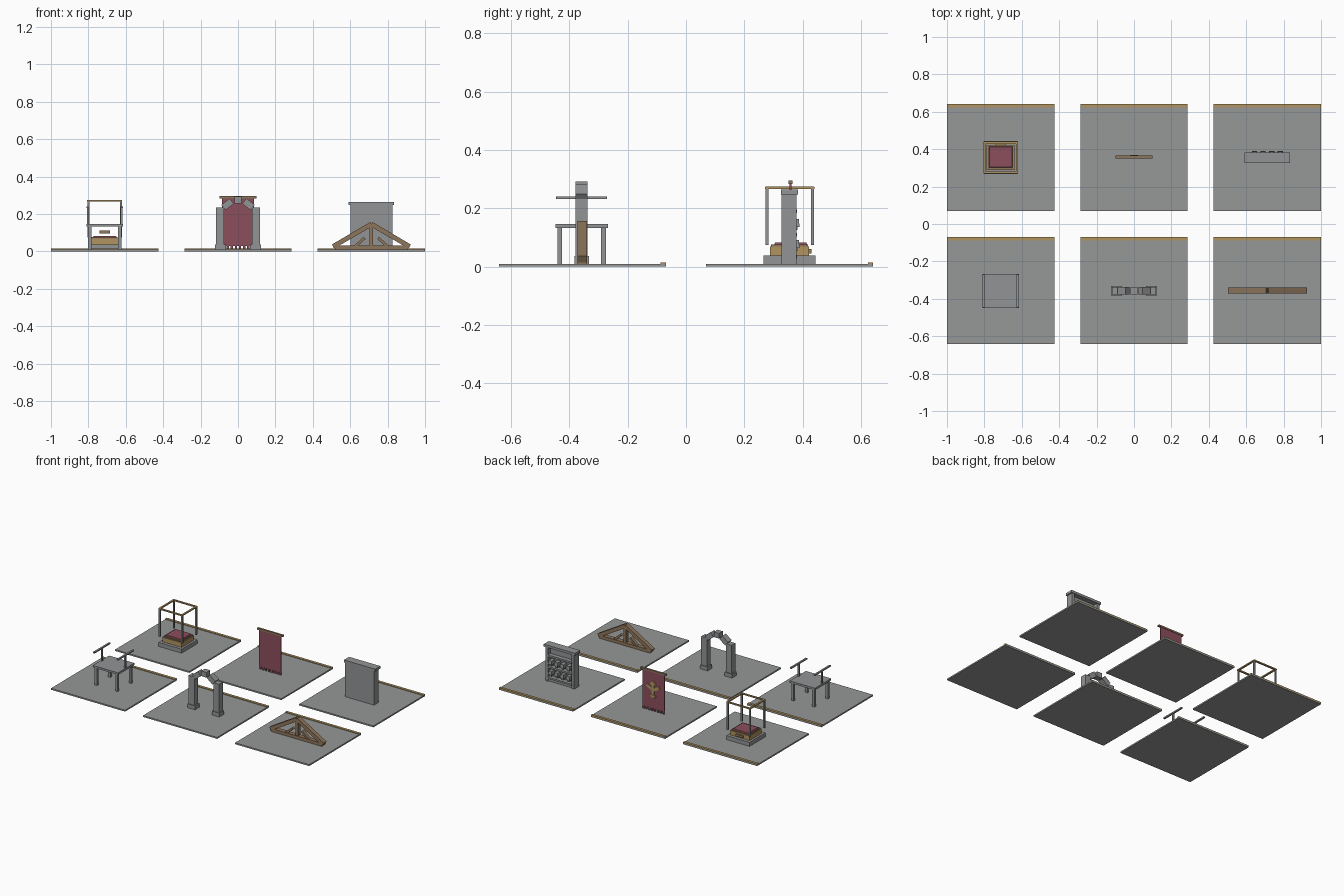
import bpy, math
from mathutils import Matrix, Vector

if "Cube" in bpy.data.objects:
    bpy.data.objects.remove(bpy.data.objects["Cube"])


def mat(name, rgb):
    m = bpy.data.materials.new(name)
    m.diffuse_color = (*rgb, 1)
    m.use_nodes = True
    m.node_tree.nodes["Principled BSDF"].inputs["Base Color"].default_value = m.diffuse_color
    return m


FLOOR = mat("floor grey", (0.30, 0.315, 0.305))
STONE = mat("stone grey", (0.29, 0.295, 0.30))
GOLD = mat("gold tan", (0.44, 0.30, 0.12))
WOOD = mat("wood brown", (0.27, 0.18, 0.107))
RED = mat("dull red", (0.26, 0.077, 0.107))

FACES = [(0, 3, 2, 1), (4, 5, 6, 7), (0, 1, 5, 4), (1, 2, 6, 5), (2, 3, 7, 6), (3, 0, 4, 7)]


def box(name, x, y, z, m, tilt=0.0, taper=1.0):
    """Box from (min, max) ranges, tilted about Y, with an optional narrower top."""
    c = Vector((sum(x) / 2, sum(y) / 2, sum(z) / 2))
    h = Vector((x[1] - x[0], y[1] - y[0], z[1] - z[0])) / 2
    rot = Matrix.Rotation(tilt, 3, 'Y')
    verts = []
    for sz in (-1, 1):
        t = taper if sz > 0 else 1
        for sx, sy in ((-1, -1), (1, -1), (1, 1), (-1, 1)):
            verts.append(c + rot @ Vector((sx * h.x * t, sy * h.y * t, sz * h.z)))
    me = bpy.data.meshes.new(name)
    me.from_pydata(verts, [], FACES)
    me.materials.append(m)
    ob = bpy.data.objects.new(name, me)
    bpy.context.collection.objects.link(ob)
    return ob


def span(c, half):
    return (c - half, c + half)


def beam(name, a, b, y, width, m):
    """Straight timber in the XZ plane from a to b."""
    dx, dz = b[0] - a[0], b[1] - a[1]
    cx, cz = (a[0] + b[0]) / 2, (a[1] + b[1]) / 2
    box(name, span(cx, math.hypot(dx, dz) / 2), y, span(cz, width / 2), m, -math.atan2(dz, dx))


PX, PY = 0.713, 0.355

# Six floor tiles with a raised strip at the back edge
for cx in (-PX, 0, PX):
    for cy in (-PY, PY):
        box("floor_tile", span(cx, 0.287), span(cy, 0.286), (0, 0.01), FLOOR)
        box("edge_strip", span(cx, 0.287), (cy + 0.268, cy + 0.286), (0.006, 0.0145), GOLD)

# Table with two side rails on single posts
cx, cy = -PX, -0.358
box("table_top", span(cx, 0.098), span(cy, 0.09), (0.133, 0.147), STONE)
box("table_hanging_block", span(cx, 0.028), span(cy, 0.02), (0.095, 0.113), WOOD)
for s in (-1, 1):
    for t in (-1, 1):
        box("table_leg", span(cx + s * 0.08, 0.009), span(cy + t * 0.075, 0.008), (0.01, 0.133), STONE)
    box("rail_post", span(cx + s * 0.09, 0.005), span(cy, 0.005), (0.147, 0.233), STONE)
    box("side_rail", span(cx + s * 0.092, 0.006), span(cy, 0.088), (0.232, 0.241), STONE)

# Stone arch
ay = (-0.378, -0.337)
for s in (-1, 1):
    box("arch_base", span(s * 0.094, 0.029), (-0.382, -0.332), (0.01, 0.037), STONE)
    box("arch_pillar", span(s * 0.096, 0.022), ay, (0.037, 0.236), STONE)
    box("arch_stone", span(s * 0.056, 0.028), ay, span(0.252, 0.018), STONE, s * math.radians(38))
box("keystone", span(0, 0.02), ay, (0.257, 0.293), STONE)

# Timber roof truss
ty = (-0.371, -0.340)
box("truss_chord", span(PX, 0.195), ty, (0.010, 0.032), WOOD)
box("truss_king_post", span(PX, 0.010), (-0.369, -0.342), (0.03, 0.145), WOOD)
for s in (-1, 1):
    beam("truss_rafter", (PX + s * 0.205, 0.026), (PX, 0.146), ty, 0.025, WOOD)
    beam("truss_strut", (PX + s * 0.088, 0.025), (PX + s * 0.036, 0.072), (-0.367, -0.344), 0.015, WOOD)

# Display case: plinth, chest, cushion and open frame
cx, cy = -PX, 0.355
box("case_plinth", span(cx, 0.09), span(cy, 0.089), (0.01, 0.038), STONE)
box("case_chest", span(cx, 0.075), span(cy, 0.067), (0.038, 0.070), GOLD)
box("case_lid", span(cx, 0.070), span(cy, 0.063), (0.070, 0.077), WOOD)
box("case_cushion", span(cx, 0.063), span(cy + 0.004, 0.056), (0.077, 0.083), RED, taper=0.95)
box("case_plaque", span(cx, 0.028), (0.422, 0.430), (0.045, 0.060), WOOD)
for s in (-1, 1):
    for t in (-1, 1):
        box("case_post", span(cx + s * 0.087, 0.005), span(cy + t * 0.078, 0.005), (0.075, 0.269), STONE)
    box("case_top_bar_side", span(cx + s * 0.087, 0.006), span(cy, 0.083), (0.267, 0.275), GOLD)
    box("case_top_bar_end", span(cx, 0.092), span(cy + s * 0.079, 0.006), (0.266, 0.274), GOLD)

# Hanging banner with tassels and an emblem on its back
by = 0.358
box("banner_rod", span(0, 0.1), span(by, 0.007), (0.283, 0.295), WOOD)
box("banner_cloth", span(0, 0.085), span(by, 0.004), (0.028, 0.284), RED)
for i in range(8):
    box("banner_tassel", span(-0.077 + i * 0.022, 0.006), span(by, 0.003), (0.010, 0.028), RED)
ey = (by + 0.004, by + 0.009)
box("emblem_shaft", span(0, 0.011), ey, (0.105, 0.205), GOLD)
box("emblem_head", span(0, 0.016), (ey[0], ey[1] + 0.001), span(0.202, 0.016), GOLD, math.pi / 4)
box("emblem_foot", span(0, 0.022), (ey[0], ey[1] + 0.001), (0.112, 0.124), GOLD)
for s in (-1, 1):
    beam("emblem_arm", (0, 0.160), (s * 0.048, 0.185), ey, 0.022, GOLD)

# Wall rack: panel facing forward, shelves and knobs behind
rx = PX
box("rack_panel", span(rx, 0.112), (0.327, 0.350), (0.01, 0.250), STONE)
box("rack_cap", span(rx, 0.121), (0.326, 0.383), (0.248, 0.265), STONE)
for s in (-1, 1):
    box("rack_side", span(rx + s * 0.102, 0.010), (0.348, 0.378), (0.01, 0.250), STONE)
for z in (0.035, 0.110, 0.190):
    box("rack_shelf", span(rx, 0.094), (0.348, 0.380), span(z, 0.006), STONE)
box("rack_foot_panel", span(rx, 0.094), (0.348, 0.370), (0.01, 0.030), STONE)
for z in (0.078, 0.150):
    for i in range(4):
        kx = rx + (i - 1.5) * 0.046
        box("rack_knob", span(kx, 0.014), (0.348, 0.389), span(z, 0.013), STONE, taper=0.9)
        box("rack_knob_neck", span(kx, 0.008), (0.348, 0.382), (z - 0.024, z - 0.012), STONE)
